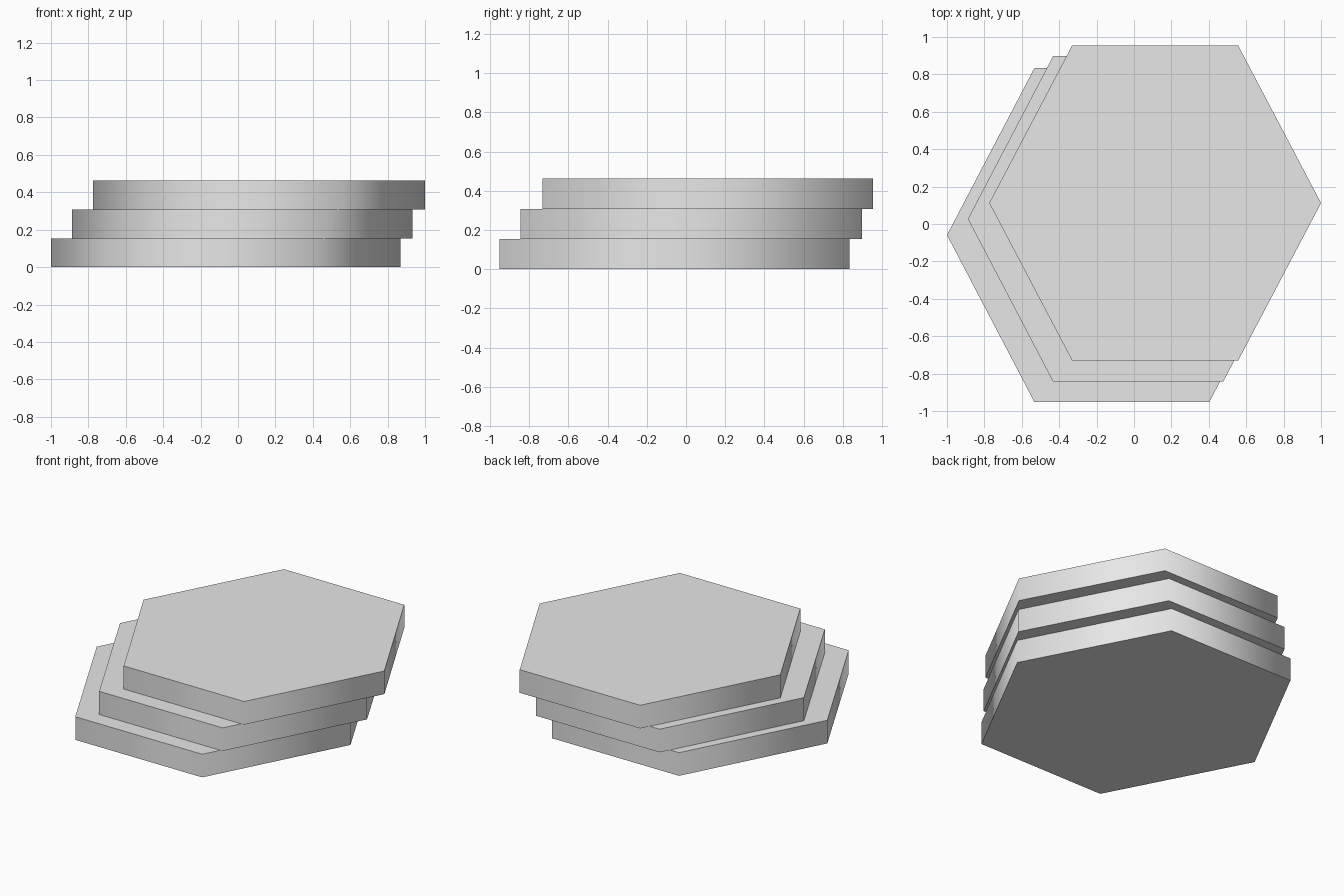
import bpy, bmesh, math

if "Cube" in bpy.data.objects:
    bpy.data.objects.remove(bpy.data.objects["Cube"])

grey = bpy.data.materials.new("light_grey")
grey.diffuse_color = (0.8, 0.8, 0.8, 1)
grey.use_nodes = True
grey.node_tree.nodes["Principled BSDF"].inputs["Base Color"].default_value = grey.diffuse_color


def hex_slab(name, cx, cy, rx, ry, z0, z1):
    """Six-sided slab with points on the x axis; rx to a point, ry to a flat."""
    bm = bmesh.new()
    sy = ry / math.sin(math.pi / 3)
    base = bm.faces.new([bm.verts.new((cx + rx * math.cos(i * math.pi / 3),
                                       cy + sy * math.sin(i * math.pi / 3), z0))
                         for i in range(6)])
    ext = bmesh.ops.extrude_face_region(bm, geom=[base], use_keep_orig=True)
    for v in ext["geom"]:
        if isinstance(v, bmesh.types.BMVert):
            v.co.z = z1
    bmesh.ops.recalc_face_normals(bm, faces=bm.faces)
    # Sides blend smoothly, rims stay sharp
    for f in bm.faces:
        f.smooth = abs(f.normal.z) < 0.5
    for e in bm.edges:
        e.smooth = abs(e.verts[0].co.z - e.verts[1].co.z) > 0.01
    mesh = bpy.data.meshes.new(name)
    bm.to_mesh(mesh)
    bm.free()
    mesh.materials.append(grey)
    bpy.context.collection.objects.link(bpy.data.objects.new(name, mesh))


# Three stacked slabs, each smaller and shifted to the back right
hex_slab("bottom_slab", -0.065, -0.059, 0.935, 0.893, 0.0, 0.154)
hex_slab("middle_slab", 0.022, 0.027, 0.91, 0.87, 0.154, 0.308)
hex_slab("top_slab", 0.113, 0.112, 0.887, 0.843, 0.308, 0.462)
